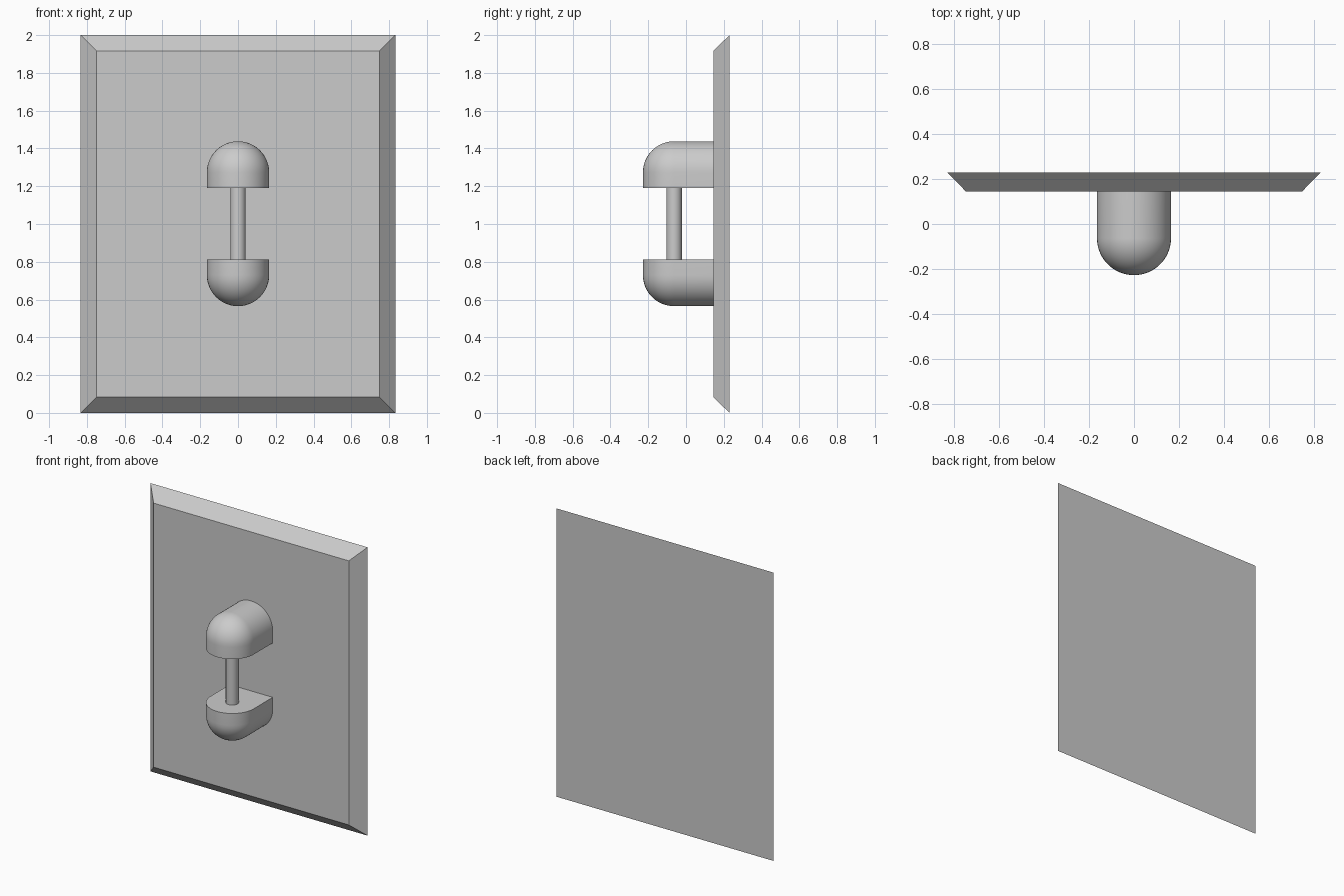
import bpy, bmesh
from math import sin, cos, pi

cube = bpy.data.objects.get("Cube")
if cube:
    bpy.data.objects.remove(cube, do_unlink=True)

grey = bpy.data.materials.new("light_grey")
grey.use_nodes = True
colour = (0.6, 0.6, 0.6, 1)
grey.diffuse_color = colour
grey.node_tree.nodes["Principled BSDF"].inputs["Base Color"].default_value = colour

BACK, FRONT = 0.23, 0.145      # plate depth in y
R, AXIS_Y = 0.165, -0.063      # housing radius and round-end centre
SEGS, RINGS = 32, 12


def finish(name, bm, smooth=False):
    bmesh.ops.remove_doubles(bm, verts=bm.verts[:], dist=1e-5)
    bmesh.ops.recalc_face_normals(bm, faces=bm.faces[:])
    mesh = bpy.data.meshes.new(name)
    bm.to_mesh(mesh)
    bm.free()
    mesh.materials.append(grey)
    obj = bpy.data.objects.new(name, mesh)
    bpy.context.collection.objects.link(obj)
    if smooth:
        bpy.ops.object.select_all(action='DESELECT')
        obj.select_set(True)
        bpy.context.view_layer.objects.active = obj
        bpy.ops.object.shade_smooth_by_angle(angle=pi / 6)
    return obj


def bridge(bm, a, b, closed=True):
    for i in range(len(a) if closed else len(a) - 1):
        j = (i + 1) % len(a)
        bm.faces.new((a[i], a[j], b[j], b[i]))


# Wall plate with a wide bevel around the front
bm = bmesh.new()
loops = []
for y, inset in ((BACK, 0), (FRONT, 0.084)):
    w, h = 0.833 - inset, 1 - inset
    loops.append([bm.verts.new((sx * w, y, 1 + sz * h))
                  for sx, sz in ((-1, -1), (1, -1), (1, 1), (-1, 1))])
    bm.faces.new(loops[-1])
bridge(bm, *loops)
finish("wall_plate", bm)


# Half-domed housing: a U-shaped outline that shrinks towards its crown
def housing(name, z_flat, direction):
    bm = bmesh.new()
    levels = [(R, z_flat)]
    z_mid = z_flat + direction * 0.083
    for k in range(RINGS + 1):
        a = k / RINGS * pi / 2
        levels.append((R * cos(a), z_mid + direction * R * sin(a)))
    rows = []
    for r, z in levels:
        points = [(r, FRONT)]
        points += [(r * cos(pi * i / SEGS), AXIS_Y - r * sin(pi * i / SEGS))
                   for i in range(SEGS + 1)]
        points.append((-r, FRONT))
        rows.append([bm.verts.new((x, y, z)) for x, y in points])
    for a, b in zip(rows, rows[1:]):
        bridge(bm, a, b, closed=False)
    bm.faces.new(rows[0])
    bm.faces.new([row[0] for row in rows] + [row[-1] for row in rows[-2::-1]])
    finish(name, bm, smooth=True)


housing("upper_housing", 1.19, 1)
housing("lower_housing", 0.813, -1)

# Upright rod between the housings
bm = bmesh.new()
bmesh.ops.create_cone(bm, cap_ends=True, segments=32, radius1=0.041,
                      radius2=0.041, depth=0.377)
bmesh.ops.translate(bm, verts=bm.verts[:], vec=(0, AXIS_Y, 1.0015))
finish("rod", bm, smooth=True)
